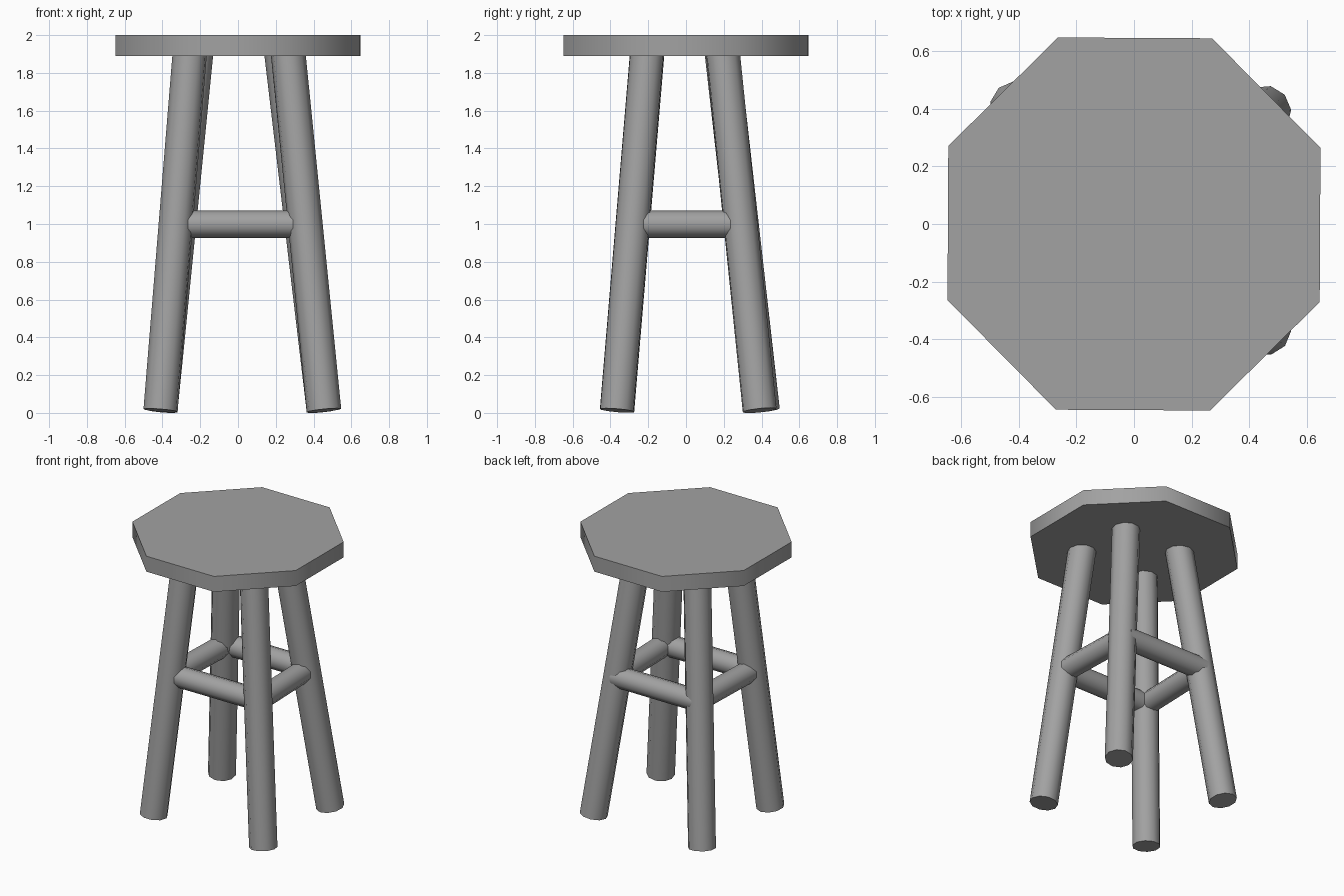
import bpy
import math
from mathutils import Vector

cube = bpy.data.objects.get("Cube")
if cube:
    bpy.data.objects.remove(cube, do_unlink=True)

# One plain grey for the whole stool
grey = bpy.data.materials.new("grey")
grey.use_nodes = True
color = (0.36, 0.36, 0.36, 1)
grey.diffuse_color = color
grey.node_tree.nodes["Principled BSDF"].inputs["Base Color"].default_value = color


def rod(name, start, end, radius, sides, turn=0):
    """Cylinder running between two points."""
    start, end = Vector(start), Vector(end)
    axis = end - start
    bpy.ops.mesh.primitive_cylinder_add(
        vertices=sides, radius=radius, depth=axis.length, location=(start + end) / 2)
    obj = bpy.context.object
    obj.name = name
    obj.rotation_euler = axis.to_track_quat("Z", "Y").to_euler()
    if turn:
        obj.rotation_euler.z += turn
    obj.data.materials.append(grey)
    bpy.ops.object.shade_smooth_by_angle(angle=math.radians(60))
    return obj


# Octagonal seat
rod("seat", (0, 0, 1.89), (0, 0, 2), 0.7, 8, math.radians(22.2))

# Splayed legs: foot and top positions
legs = {
    "front_left": ((0.455, -0.365), (0.265, -0.205)),
    "front_right": ((-0.41, -0.365), (-0.255, -0.205)),
    "back_right": ((-0.41, 0.405), (-0.22, 0.19)),
    "back_left": ((0.455, 0.39), (0.23, 0.195)),
}
joint = {}
for side, (foot, top) in legs.items():
    foot, top = Vector((*foot, 0.013)), Vector((*top, 1.91))
    rod(side + "_leg", foot, top, 0.092, 10)
    joint[side] = foot.lerp(top, 0.52)

# Stretchers joining neighbouring legs
for name, a, b, shift in (
    ("front_stretcher", "front_left", "front_right", 0.01),
    ("back_stretcher", "back_left", "back_right", 0.02),
    ("left_stretcher", "front_left", "back_left", 0),
    ("right_stretcher", "front_right", "back_right", 0),
):
    offset = Vector((0, shift, 0))
    rod(name, joint[a] + offset, joint[b] + offset, 0.073, 10)
